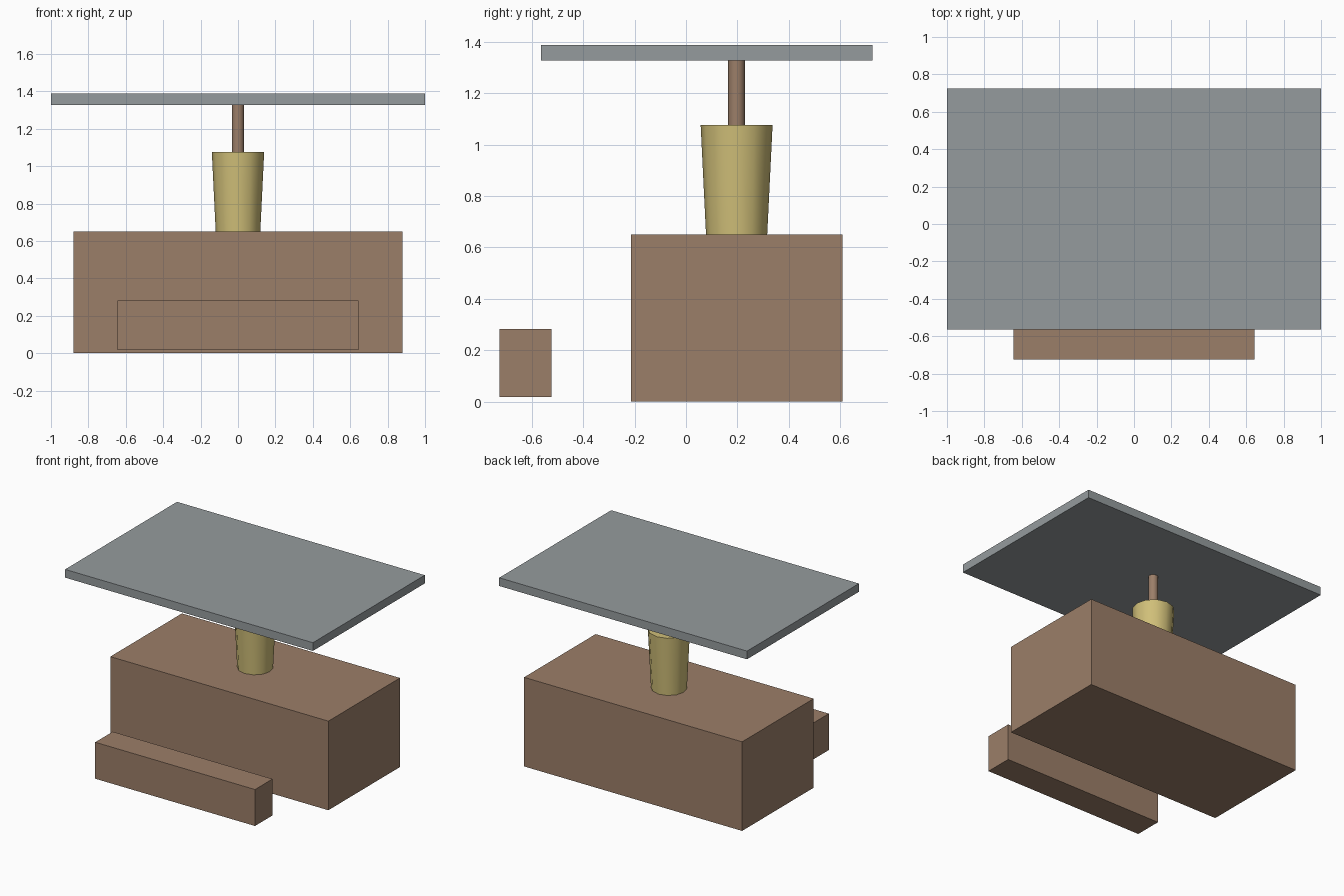
import bpy, math

if "Cube" in bpy.data.objects:
    bpy.data.objects.remove(bpy.data.objects["Cube"])

def mat(name, col):
    m = bpy.data.materials.new(name)
    m.diffuse_color = (*col, 1)
    m.use_nodes = True
    m.node_tree.nodes["Principled BSDF"].inputs["Base Color"].default_value = m.diffuse_color
    return m

brown = mat("brown", (0.33, 0.21, 0.14))
gold = mat("gold", (0.63, 0.52, 0.19))
grey = mat("grey", (0.30, 0.33, 0.34))

def box(name, x, y, z, m):
    """Box from (min, max) ranges."""
    bpy.ops.mesh.primitive_cube_add(size=1, location=[sum(r) / 2 for r in (x, y, z)])
    o = bpy.context.object
    o.name = name
    o.scale = [r[1] - r[0] for r in (x, y, z)]
    bpy.ops.object.transform_apply(location=False, rotation=False, scale=True)
    o.data.materials.append(m)

def round_part(name, r1, r2, z1, z2, m):
    """Twelve-sided tapered post on the column axis."""
    bpy.ops.mesh.primitive_cone_add(vertices=12, radius1=r1, radius2=r2, depth=z2 - z1,
                                    location=(0, 0.197, (z1 + z2) / 2))
    o = bpy.context.object
    o.name = name
    o.data.materials.append(m)
    bpy.ops.object.shade_smooth_by_angle(angle=math.radians(40))

# Main block and the low bar in front of it
box("base_block", (-0.88, 0.88), (-0.215, 0.61), (0, 0.65), brown)
box("front_bar", (-0.645, 0.645), (-0.725, -0.523), (0.017, 0.283), brown)
# Tapered sleeve, thin rod and top slab
round_part("sleeve", 0.119, 0.14, 0.648, 1.077, gold)
round_part("rod", 0.033, 0.033, 1.07, 1.33, brown)
box("top_slab", (-1, 1), (-0.565, 0.725), (1.328, 1.388), grey)
